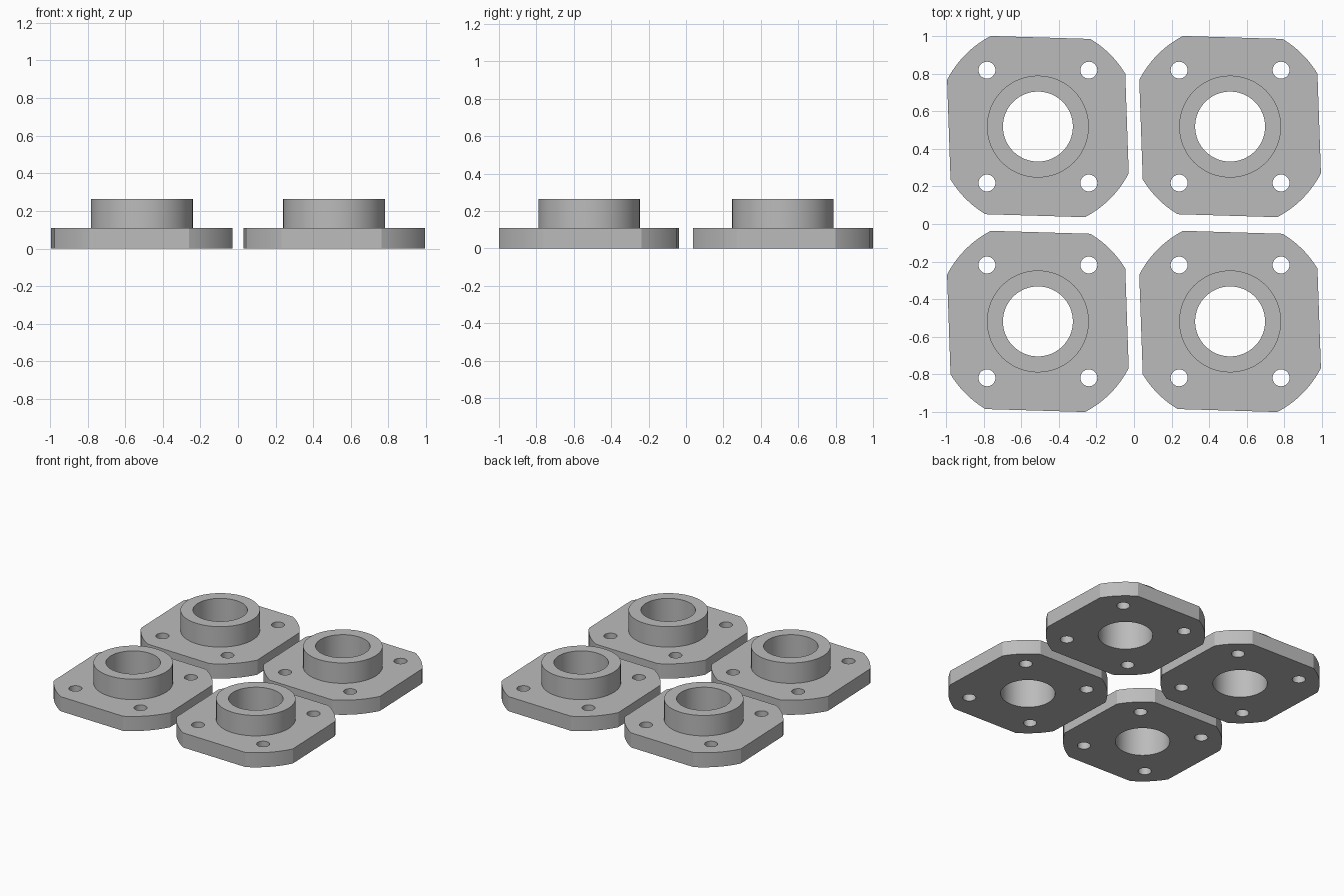
import bpy, bmesh
from math import cos, sin, radians, pi

cube = bpy.data.objects.get("Cube")
if cube:
    bpy.data.objects.remove(cube)

# Dimensions
PLATE_R, HUB_R, BORE_R, HOLE_R = 0.543, 0.271, 0.186, 0.045
PLATE_H, HUB_H = 0.11, 0.264
HOLE_X, HOLE_Y = 0.271, 0.30
SPACE_X, SPACE_Y = 0.511, 0.518
FLATS = (2, 88.3, 182, 268.3)   # direction each straight side faces, degrees
HALF_FLAT = 29.2                # half the angle a straight side spans

# Material
metal = bpy.data.materials.new("plain_grey")
metal.use_nodes = True
grey = (0.5, 0.5, 0.5, 1)
metal.diffuse_color = grey
metal.node_tree.nodes["Principled BSDF"].inputs["Base Color"].default_value = grey


def circle(r, cx=0, cy=0, n=64):
    return [(cx + r * cos(2 * pi * i / n), cy + r * sin(2 * pi * i / n)) for i in range(n)]


def plate_outline(steps=12):
    """Disc trimmed by four flats: only the arcs between flats need points."""
    pts = []
    for i, a in enumerate(FLATS):
        nxt = FLATS[(i + 1) % 4] + (360 if i == 3 else 0)
        start, end = a + HALF_FLAT, nxt - HALF_FLAT
        for k in range(steps + 1):
            t = radians(start + (end - start) * k / steps)
            pts.append((PLATE_R * cos(t), PLATE_R * sin(t)))
    return pts


def make_flange_mesh():
    bm = bmesh.new()

    def ring(points, z):
        verts = [bm.verts.new((x, y, z)) for x, y in points]
        edges = [bm.edges.new((v, verts[i - 1])) for i, v in enumerate(verts)]
        return verts, edges

    def wall(points, z0, z1):
        low, high = ring(points, z0), ring(points, z1)
        for i in range(len(points)):
            bm.faces.new((low[0][i - 1], low[0][i], high[0][i], high[0][i - 1]))
        return low[1], high[1]

    def cap(*loops):
        bmesh.ops.triangle_fill(bm, use_beauty=True, use_dissolve=False,
                                edges=[e for loop in loops for e in loop])

    # Plate rim, bolt holes, hub and bore walls
    rim = wall(plate_outline(), 0, PLATE_H)
    holes = [wall(circle(HOLE_R, sx * HOLE_X, sy * HOLE_Y, 32), 0, PLATE_H)
             for sx in (-1, 1) for sy in (-1, 1)]
    hub = wall(circle(HUB_R), PLATE_H, HUB_H)
    bore = wall(circle(BORE_R), 0, HUB_H)

    # Underside, plate top and hub top
    cap(rim[0], bore[0], *[h[0] for h in holes])
    cap(rim[1], hub[0], *[h[1] for h in holes])
    cap(hub[1], bore[1])

    bmesh.ops.recalc_face_normals(bm, faces=bm.faces[:])
    mesh = bpy.data.meshes.new("flange")
    bm.to_mesh(mesh)
    bm.free()
    mesh.materials.append(metal)
    return mesh


# Four identical flanges in a two by two layout
for side, sx in (("left", 1), ("right", -1)):
    for end, sy in (("front", -1), ("back", 1)):
        obj = bpy.data.objects.new(f"flange_{end}_{side}", make_flange_mesh())
        obj.location = (sx * SPACE_X, sy * SPACE_Y, 0)
        bpy.context.collection.objects.link(obj)
        bpy.ops.object.select_all(action="DESELECT")
        obj.select_set(True)
        bpy.context.view_layer.objects.active = obj
        bpy.ops.object.shade_smooth_by_angle(angle=radians(20))
